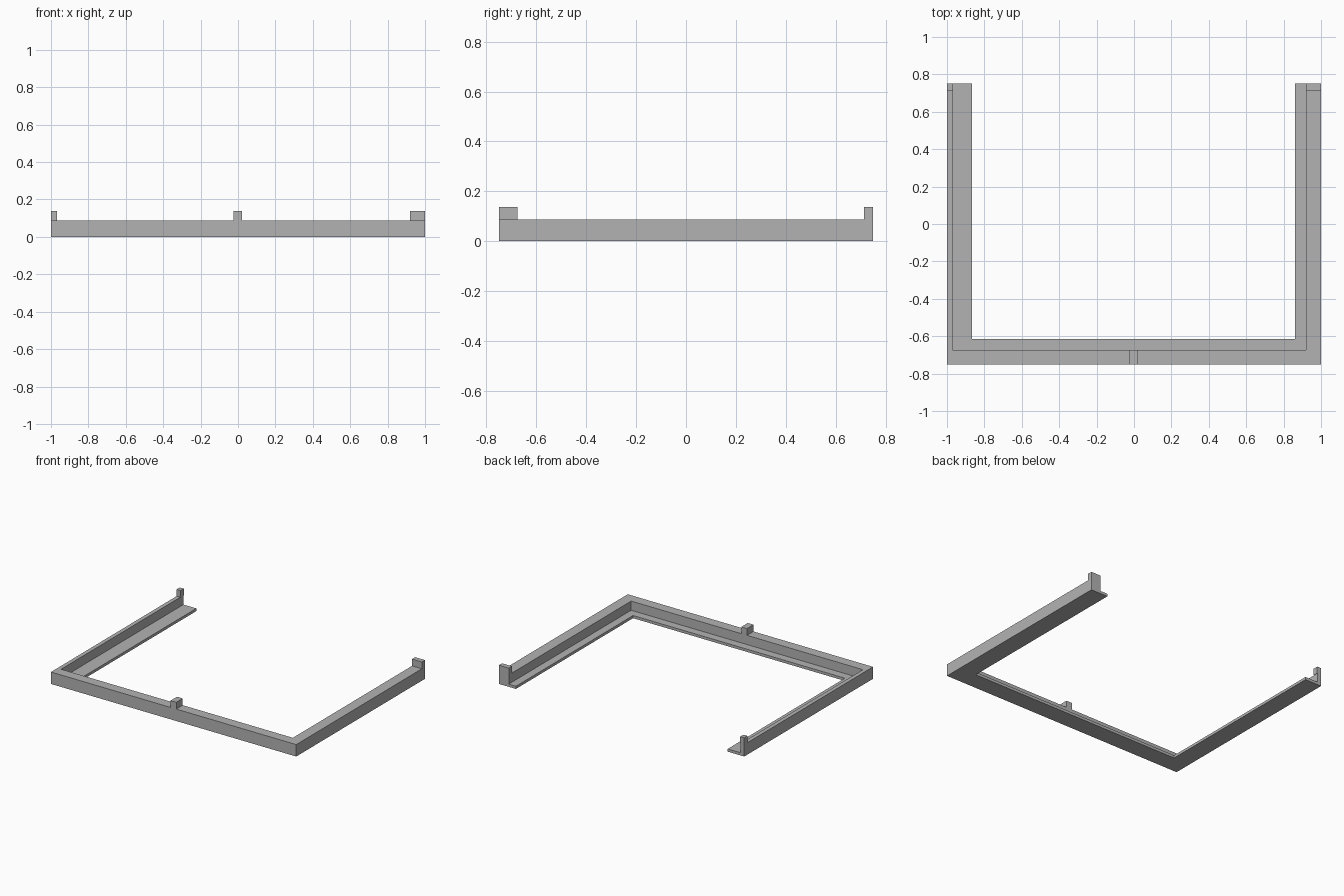
import bpy
import bmesh

cube = bpy.data.objects.get("Cube")
if cube:
    bpy.data.objects.remove(cube)

grey = bpy.data.materials.new("plain grey")
grey.use_nodes = True
COLOUR = (0.45, 0.45, 0.45, 1)
grey.diffuse_color = COLOUR
grey.node_tree.nodes["Principled BSDF"].inputs["Base Color"].default_value = COLOUR

BACK, FRONT = 0.75, -0.75
WALL_TOP, FLANGE_TOP, TAB_TOP = 0.088, 0.02, 0.138


def prism(name, outline, z0, z1):
    """Extrude a flat outline from z0 up to z1."""
    bm = bmesh.new()
    face = bm.faces.new([bm.verts.new((x, y, z0)) for x, y in outline])
    result = bmesh.ops.extrude_face_region(bm, geom=[face], use_keep_orig=True)
    top = [v for v in result["geom"] if isinstance(v, bmesh.types.BMVert)]
    bmesh.ops.translate(bm, verts=top, vec=(0, 0, z1 - z0))
    bmesh.ops.recalc_face_normals(bm, faces=bm.faces)
    mesh = bpy.data.meshes.new(name)
    bm.to_mesh(mesh)
    bm.free()
    mesh.materials.append(grey)
    obj = bpy.data.objects.new(name, mesh)
    bpy.context.collection.objects.link(obj)
    return obj


def u_outline(outer, inner):
    """U shape open to the back; each edge is (right x, left x, front y)."""
    (a, b, c), (d, e, f) = outer, inner
    return [(a, BACK), (a, c), (b, c), (b, BACK),
            (e, BACK), (e, f), (d, f), (d, BACK)]


def box(name, x0, x1, y0, y1, z0, z1):
    return prism(name, [(x0, y0), (x1, y0), (x1, y1), (x0, y1)], z0, z1)


# Upright rim and the thin ledge inside it
outside = (-1, 1, FRONT)
rim_inside = (-0.97, 0.92, -0.675)
ledge_inside = (-0.865, 0.862, -0.615)
prism("rim_wall", u_outline(outside, rim_inside), 0, WALL_TOP)
prism("inner_ledge", u_outline(rim_inside, ledge_inside), 0, FLANGE_TOP)

# Raised tabs on the rim
box("front_tab", -0.025, 0.022, FRONT, -0.675, WALL_TOP, TAB_TOP)
box("left_back_tab", 0.92, 1, 0.713, BACK, WALL_TOP, TAB_TOP)
box("right_back_tab", -1, -0.967, 0.713, BACK, WALL_TOP, TAB_TOP)
